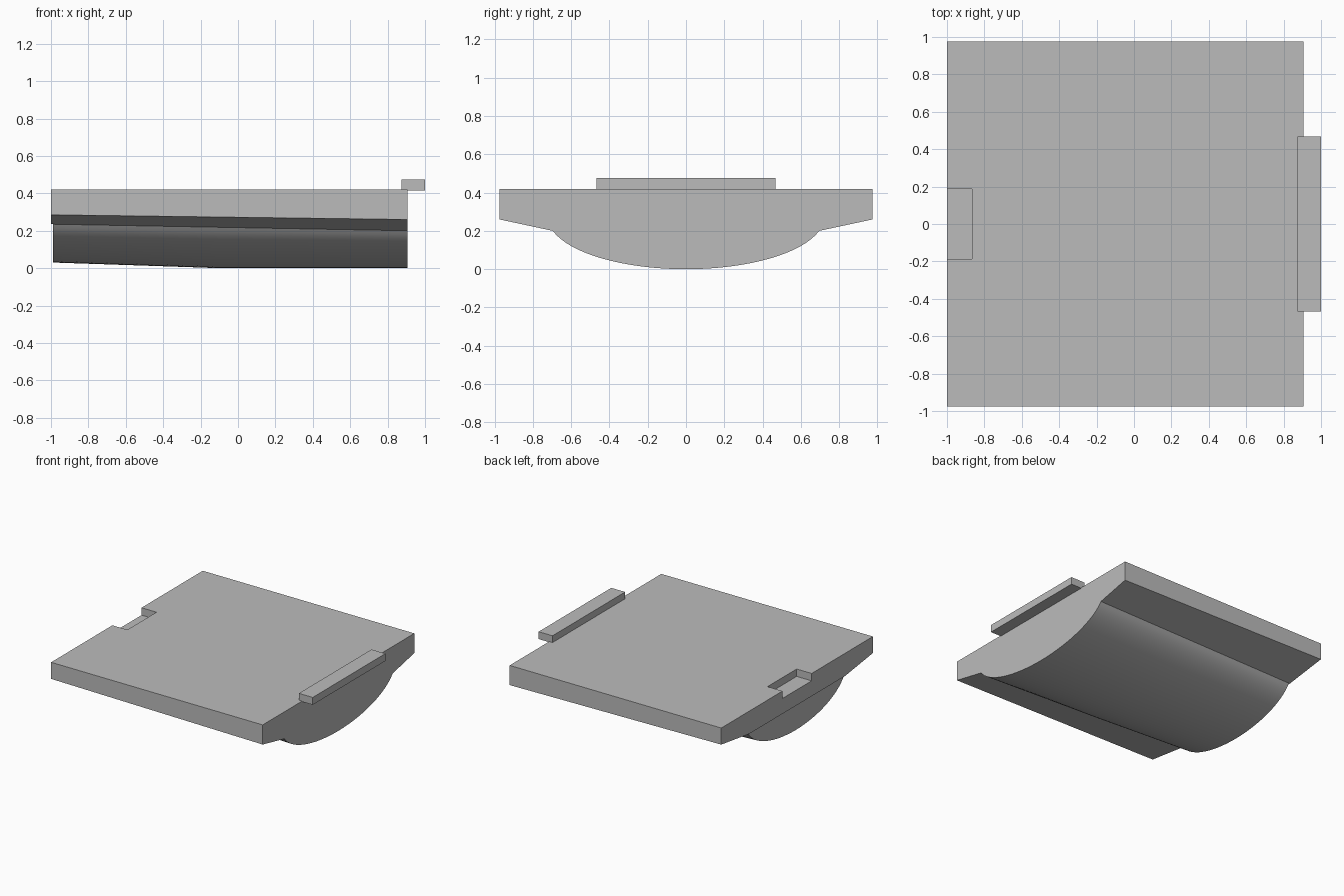
import bpy, bmesh, math

old = bpy.data.objects.get("Cube")
if old:
    bpy.data.objects.remove(old, do_unlink=True)

grey = bpy.data.materials.new("plain grey")
grey.use_nodes = True
COLOUR = (0.5, 0.5, 0.5, 1)
grey.diffuse_color = COLOUR
grey.node_tree.nodes["Principled BSDF"].inputs["Base Color"].default_value = COLOUR

TOP, LEFT_X, RIGHT_X, HALF = 0.42, -1.0, 0.905, 0.975


def loft(name, rings):
    """Solid skinned through matching closed cross-sections."""
    bm = bmesh.new()
    loops = [[bm.verts.new(p) for p in ring] for ring in rings]
    n = len(loops[0])
    for a, b in zip(loops, loops[1:]):
        for i in range(n):
            j = (i + 1) % n
            bm.faces.new((a[i], a[j], b[j], b[i]))
    bm.faces.new(loops[0])
    bm.faces.new(loops[-1])
    bmesh.ops.recalc_face_normals(bm, faces=bm.faces)
    mesh = bpy.data.meshes.new(name)
    bm.to_mesh(mesh)
    bm.free()
    mesh.materials.append(grey)
    obj = bpy.data.objects.new(name, mesh)
    bpy.context.collection.objects.link(obj)
    return obj


def box(name, x0, x1, half_y, z0, z1):
    corners = [(-half_y, z0), (half_y, z0), (half_y, z1), (-half_y, z1)]
    return loft(name, [[(x, y, z) for y, z in corners] for x in (x0, x1)])


def mix(a, b, x):
    return a + (b - a) * (x - LEFT_X) / (RIGHT_X - LEFT_X)


def knee(x):
    """Half width and height where the belly meets the slab."""
    return mix(0.615, 0.695, x), mix(0.235, 0.2, x)


def slab_ring(x):
    ky, kz = knee(x)
    edge = mix(0.285, 0.26, x)
    half = [(ky, kz), (HALF, edge), (HALF, TOP)]
    return [(x, y, z) for y, z in half] + [(x, -y, z) for y, z in reversed(half)]


def belly_ring(x, bottom, steps=32):
    # Elliptical arc that stops short of vertical at the knees
    ky, kz = knee(x)
    limit = math.radians(75)
    ring = []
    for i in range(steps + 1):
        a = limit * (2 * i / steps - 1)
        drop = (math.cos(a) - math.cos(limit)) / (1 - math.cos(limit))
        ring.append((x, ky * math.sin(a) / math.sin(limit), kz - (kz - bottom) * drop))
    # Closing points buried inside the slab
    return ring + [(x, ky * 0.9, kz + 0.04), (x, -ky * 0.9, kz + 0.04)]


# Slab with sloping underside
slab = loft("slab", [slab_ring(LEFT_X), slab_ring(RIGHT_X)])

# Notch in the left end of the slab
cutter = box("notch_cutter", -1.1, -0.865, 0.1875, 0.36, 0.6)
cutter.hide_render = True
cut = slab.modifiers.new("notch", 'BOOLEAN')
cut.operation, cut.object, cut.solver = 'DIFFERENCE', cutter, 'EXACT'
bpy.context.view_layer.objects.active = slab
slab.select_set(True)
bpy.ops.object.modifier_apply(modifier="notch")
bpy.data.objects.remove(cutter, do_unlink=True)
slab.select_set(False)

# Rounded belly, rising slightly towards the notched end
belly = loft("belly", [belly_ring(-0.99, 0.03), belly_ring(-0.1, 0.0), belly_ring(RIGHT_X, 0.0)])
bpy.context.view_layer.objects.active = belly
belly.select_set(True)
bpy.ops.object.shade_smooth_by_angle(angle=math.radians(30))
belly.select_set(False)

# Raised bar overhanging the other end
box("end_bar", 0.875, 1.0, 0.467, 0.415, 0.475)
